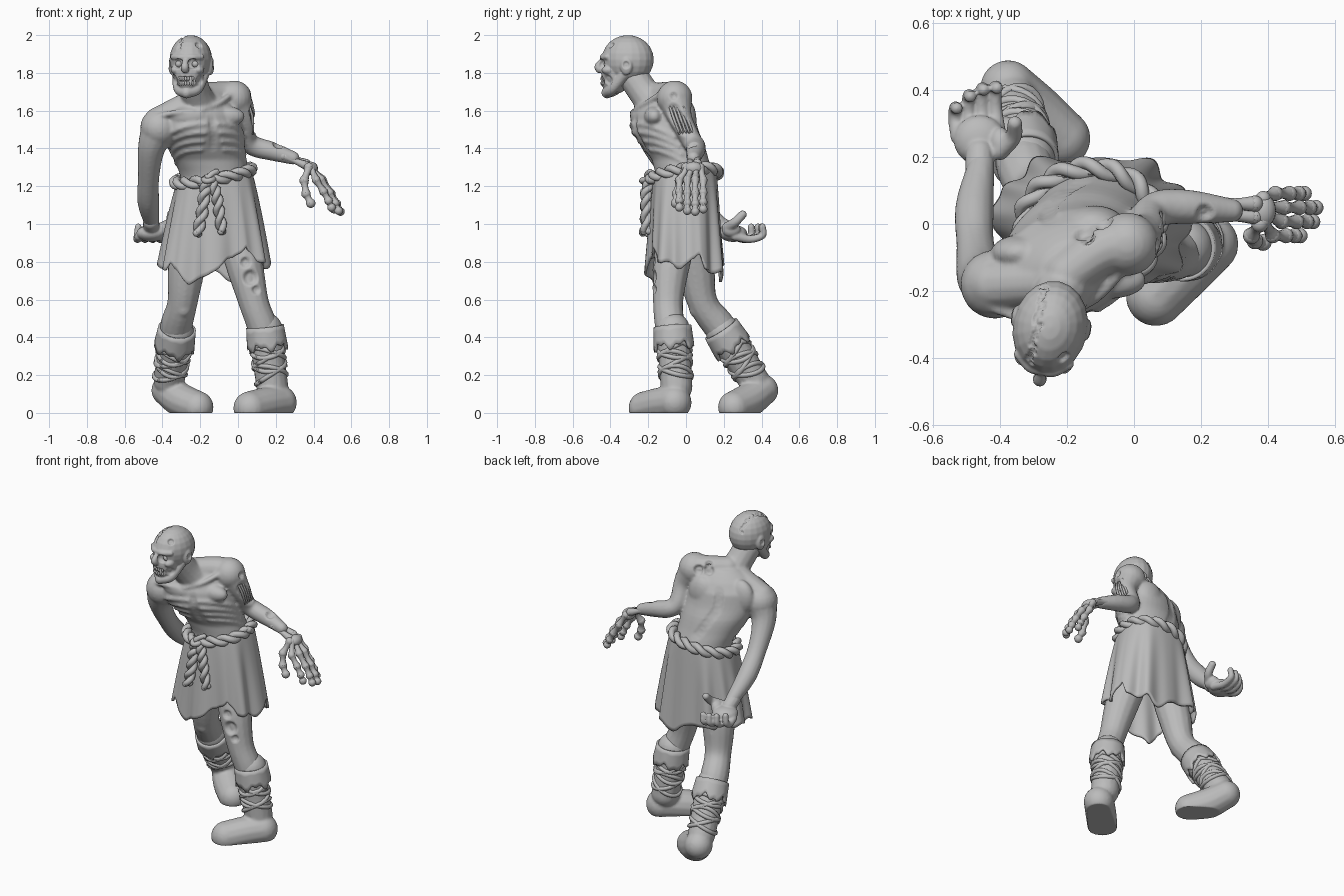
import bpy, bmesh
from math import sin, cos, pi, tau, copysign
from mathutils import Vector, Matrix

old = bpy.data.objects.get("Cube")
if old:
    bpy.data.objects.remove(old)

grey = bpy.data.materials.new("plain grey")
grey.use_nodes = True
grey.diffuse_color = (0.5, 0.5, 0.5, 1)
grey.node_tree.nodes["Principled BSDF"].inputs["Base Color"].default_value = grey.diffuse_color


# ---------- helpers ----------
def finish(bm, name, voxel=0, smooth=3, thick=0, dents=(), floor=False):
    """Turn a bmesh into an object, optionally fusing its parts and denting it."""
    mesh = bpy.data.meshes.new(name)
    bm.to_mesh(mesh)
    bm.free()
    ob = bpy.data.objects.new(name, mesh)
    bpy.context.collection.objects.link(ob)
    if voxel:
        fuse = ob.modifiers.new("fuse", 'REMESH')
        fuse.mode, fuse.voxel_size = 'VOXEL', voxel
        soft = ob.modifiers.new("soften", 'SMOOTH')
        soft.factor, soft.iterations = 0.5, smooth
    if thick:
        ob.modifiers.new("thickness", 'SOLIDIFY').thickness = thick
    bpy.context.view_layer.update()
    graph = bpy.context.evaluated_depsgraph_get()
    mesh = bpy.data.meshes.new_from_object(ob.evaluated_get(graph))
    ob.modifiers.clear()
    ob.data = mesh
    for x, y, z, r, depth in dents:
        spot = Vector((x, y, z))
        spot = min(mesh.vertices, key=lambda w: (w.co - spot).length_squared).co.copy()
        moves = [(w, w.normal.copy(), (w.co - spot).length) for w in mesh.vertices
                 if (w.co - spot).length < r]
        for w, normal, d in moves:
            w.co -= normal * depth * min(1, 2.5 * (1 - d / r))
    if floor:
        for w in mesh.vertices:
            w.co.z = max(w.co.z, 0)
    mesh.materials.clear()
    mesh.materials.append(grey)
    mesh.shade_smooth()
    return ob


def ball(bm, c, r):
    r = r if isinstance(r, tuple) else (r, r, r)
    bmesh.ops.create_uvsphere(bm, u_segments=20, v_segments=12, radius=1,
                              matrix=Matrix.Translation(c) @ Matrix.Diagonal((*r, 1)))


def spline(pts, n):
    p = [Vector(q) for q in pts]
    p = [2 * p[0] - p[1]] + p + [2 * p[-1] - p[-2]]
    out = []
    for a, b, c, d in zip(p, p[1:], p[2:], p[3:]):
        for k in range(n):
            t = k / n
            out.append(b + (c - a) * (t / 2) + (2 * a - 5 * b + 4 * c - d) * (t * t / 2)
                       + (3 * b - a - 3 * c + d) * (t ** 3 / 2))
    return out + [p[-2]]


def frames(path):
    u = None
    for i, p in enumerate(path):
        t = (path[min(i + 1, len(path) - 1)].xyz - path[max(i - 1, 0)].xyz).normalized()
        u = t.orthogonal() if u is None else u - t * u.dot(t)
        u.normalize()
        yield p, u.copy(), t.cross(u)


def skin(bm, rings, caps=True):
    rings = [[bm.verts.new(p) for p in ring] for ring in rings]
    for a, b in zip(rings, rings[1:]):
        for j in range(len(a)):
            k = (j + 1) % len(a)
            bm.faces.new((a[j], a[k], b[k], b[j]))
    if caps:
        bm.faces.new(rings[0][::-1])
        bm.faces.new(rings[-1])


def tube(bm, pts, n=6, sides=14):
    """Round-ended limb through points given as x, y, z, radius."""
    path = spline(pts, n)
    skin(bm, [[p.xyz + (u * cos(tau * j / sides) + v * sin(tau * j / sides)) * p.w
               for j in range(sides)] for p, u, v in frames(path)])
    for q in (pts[0], pts[-1]):
        ball(bm, q[:3], q[3])


def rope(bm, pts, r, turns, n=12):
    path = list(frames(spline([(*q, r) for q in pts], n)))
    for s in range(2):
        strand = []
        for k, (p, u, v) in enumerate(path):
            a = tau * turns * k / len(path) + s * pi
            strand.append((*(p.xyz + (u * cos(a) + v * sin(a)) * r * 0.5), r * 0.62))
        tube(bm, strand, 1, 8)


def bone(bm, a, b, r):
    mid = [(p + q) / 2 for p, q in zip(a, b)]
    tube(bm, [(*a, r * 1.25), (*mid, r * 0.85), (*b, r * 1.25)], 4, 10)


# ---------- torso, limbs ----------
# height, centre x, centre y, half width, half depth
TORSO = [(1.1, -.12, 0, .18, .15), (1.26, -.125, -.005, .18, .155), (1.34, -.15, -.03, .19, .15),
         (1.42, -.175, -.07, .21, .165), (1.5, -.195, -.115, .228, .17), (1.58, -.2, -.12, .22, .155),
         (1.65, -.19, -.12, .17, .115), (1.7, -.18, -.12, .1, .07)]


def torso(z, a, out=0.0):
    for lo, hi in zip(TORSO, TORSO[1:]):
        if z <= hi[0]:
            break
    f = (z - lo[0]) / (hi[0] - lo[0])
    cx, cy, rx, ry = (p + (q - p) * f for p, q in zip(lo[1:], hi[1:]))
    yaw = 0.38 * min(1, max(0, (z - 1.25) / 0.25))
    x, y = (rx + out) * cos(a), (ry + out) * sin(a)
    return Vector((cx + x * cos(yaw) - y * sin(yaw), cy + x * sin(yaw) + y * cos(yaw), z))


bm = bmesh.new()
skin(bm, [[torso(1.1 + i * .03, tau * j / 40) for j in range(40)] for i in range(21)])
front = -pi / 2
for side in (-1, 1):
    # faint ribs arc down and outwards from the breastbone
    for i in range(4):
        rib = [(*torso(1.53 - i * .045 - .05 * t * t, front + side * (.15 + .06 * i + t), -.006), .015)
               for t in (0, .3, .6, .9, 1.2)]
        tube(bm, rib, 4, 8)
    ball(bm, torso(1.57, front + side * .6, -.045), (.11, .055, .055))
    ball(bm, torso(1.55, -front - side * .75, -.05), (.09, .055, .11))
# neck, shoulder slopes, collarbones
tube(bm, [(-.25, -.28, 1.78, .082), (-.22, -.21, 1.68, .085), (-.18, -.12, 1.58, .12)])
tube(bm, [(-.2, -.15, 1.68, .07), (-.1, -.08, 1.68, .075), (-.02, -.06, 1.67, .085)])
tube(bm, [(-.23, -.17, 1.65, .07), (-.42, -.18, 1.54, .08)])
tube(bm, [(-.2, -.27, 1.6, .015), (-.1, -.21, 1.64, .015), (-.02, -.12, 1.7, .015)])
tube(bm, [(-.24, -.28, 1.59, .015), (-.33, -.28, 1.59, .015), (-.42, -.25, 1.57, .015)])
# right arm, left arm
tube(bm, [(-.415, -.18, 1.51, .103), (-.458, -.15, 1.4, .073), (-.473, -.06, 1.25, .057),
          (-.475, .05, 1.12, .058), (-.455, .18, 1, .04)])
tube(bm, [(-.02, -.06, 1.665, .095), (.035, -.03, 1.56, .064), (.045, .025, 1.45, .054),
          (.09, .05, 1.41, .054), (.18, .05, 1.385, .05), (.29, .04, 1.35, .036)])
# legs
tube(bm, [(-.03, -.02, 1.02, .1), (.03, -.075, .8, .1), (.085, -.095, .58, .08),
          (.14, -.08, .42, .08), (.17, -.06, .2, .06)])
tube(bm, [(-.22, .01, 1.02, .1), (-.27, .05, .78, .1), (-.295, .09, .58, .08),
          (-.33, .19, .44, .085), (-.35, .34, .2, .06)])
ball(bm, (.085, -.135, .56), (.045, .035, .055))
ball(bm, (-.29, .05, .56), (.045, .035, .055))
wounds = [(-.16, 0, 1.7, .035, .02), (-.1, .03, 1.7, .033, .02), (-.15, -.03, 1.75, .025, .015),
          (.07, -.18, .72, .045, .022), (.04, -.18, .8, .03, .018), (.1, -.18, .65, .025, .015),
          (.22, .02, 1.43, .03, .018), (.09, -.07, 1.68, .022, .015), (.1, .02, 1.5, .02, .01)]
wounds += [(.1, -.07 + .02 * i, 1.6 - .03 * i, .045, .014) for i in range(4)]
# breastbone and spine grooves
wounds += [(*torso(1.56 - .012 * i, front), .025, .002) for i in range(14)]
wounds += [(*torso(1.6 - .012 * i, -front), .035, .002) for i in range(24)]
finish(bm, "body", .009, 4, dents=wounds)

# exposed muscle strands in the left upper arm
bm = bmesh.new()
for i in range(5):
    y = -.085 + .018 * i
    tube(bm, [(.062 + .003 * i, y, 1.62, .006), (.077, y + .02, 1.56, .008), (.078, y + .05, 1.48, .006)], 4, 8)
finish(bm, "arm_strands")

# ---------- right hand, palm up with curled fingers ----------
bm = bmesh.new()
tube(bm, [(-.46, .16, 1.01, .043), (-.46, .21, .98, .043)])
ball(bm, (-.46, .25, .95), (.078, .075, .045))
ball(bm, (-.4, .24, .97), (.035, .05, .04))
for i, reach in enumerate((0, .035, .055, .06)):
    x = -.533 + .04 * i
    tube(bm, [(x + .01, .26, .935, .024), (x, .31 + reach / 2, .92, .021),
              (x, .345 + reach, .94, .019), (x + .005, .345 + reach, .985, .018)])
tube(bm, [(-.4, .22, .98, .03), (-.36, .26, 1.01, .025), (-.355, .3, 1.05, .022)])
finish(bm, "right_hand", .006, 2)

# ---------- bare forearm bones and skeletal left hand ----------
bm = bmesh.new()
bone(bm, (.24, .06, 1.365), (.36, .06, 1.32), .02)
bone(bm, (.24, .025, 1.36), (.36, .022, 1.31), .019)
ball(bm, (.385, .04, 1.295), (.038, .05, .035))
for i, stretch in enumerate((.88, 1, 1.03, .93)):
    # outer fingers hang a little lower than the middle ones
    y, sag = -.035 + .042 * i, (.02, 0, -.005, .015)[i]
    joints = [(.385, .01 + .022 * i, 1.3)]
    for dx, dz in ((.055, .065), (.1, .135), (.13, .19), (.148, .23)):
        joints.append((.385 + dx * stretch - sag, y, 1.3 - dz * stretch - sag / 2))
    for a, b in zip(joints, joints[1:]):
        bone(bm, a, b, .018)
thumb = [(.375, 0, 1.3), (.35, -.035, 1.23), (.36, -.05, 1.16), (.385, -.055, 1.11)]
for a, b in zip(thumb, thumb[1:]):
    bone(bm, a, b, .02)
finish(bm, "left_hand_bones")

# ---------- head ----------
bm = bmesh.new()
ball(bm, (0, .002, .02), (.112, .14, .13))
ball(bm, (0, -.06, -.05), (.083, .08, .11))
ball(bm, (0, -.095, -.09), (.053, .05, .055))
tube(bm, [(-.075, -.095, .035, .016), (-.035, -.124, .032, .018), (0, -.126, .032, .018),
          (.035, -.124, .032, .018), (.075, -.095, .035, .016)])
tube(bm, [(0, -.13, .02, .015), (0, -.157, -.015, .02), (0, -.152, -.03, .021)])
for s in (-1, 1):
    ball(bm, (s * .062, -.09, -.035), (.028, .037, .024))
    ball(bm, (s * .103, .015, -.012), (.02, .034, .05))
    tube(bm, [(s * .07, -.005, -.06, .03), (s * .05, -.07, -.135, .028), (0, -.11, -.155, .03)])
pits = [(.13, .015, -.005, .022, .01), (-.13, .015, -.005, .022, .01),
        (.045, -.15, -.003, .03, .018), (-.045, -.15, -.003, .03, .018),
        (.08, -.1, -.09, .03, .012), (-.08, -.1, -.09, .03, .012), (.07, -.09, .11, .022, .012)]
pits += [(.022 * i, -.16, -.092, .026, .01) for i in (-2, -1, 0, 1, 2)]
# jagged crack over the right of the skull
pits += [(-.06 + .007 * (i // 3 % 3), -.15 * cos(.06 * i), .02 + .14 * sin(.06 * i), .01, .006)
         for i in range(8, 46)]
place = Matrix.Translation((-.25, -.31, 1.85)) @ Matrix.Rotation(-.2, 4, 'Z')
finish(bm, "head", .005, 3, dents=pits).matrix_world = place

bm = bmesh.new()
for s in (-1, 1):
    ball(bm, (s * .045, -.1, -.003), .019)
finish(bm, "eyes").matrix_world = place
bm = bmesh.new()
for i in range(7):
    a = (i - 3) * .27
    for z in (-.08, -.105):
        ball(bm, (.05 * sin(a), -.094 - .044 * cos(a), z), (.0075, .006, .012))
finish(bm, "teeth").matrix_world = place


# ---------- ragged skirt ----------
def boxy(c):
    return copysign(abs(c) ** .8, c)


def skirt(a, v):
    hem = .79 + .018 * sin(8 * a) + .012 * sin(13 * a)
    for where, width, rise in ((5.25, .28, .12), (4.3, .55, -.11), (1.2, .9, -.08),
                               (3.4, .35, -.05), (3.85, .12, .04), (.3, .15, .05)):
        hem += rise * max(0, 1 - abs(a - where) / width)
    top = 1.27 + .03 * cos(a) + .02 * sin(a)
    fold = v * (.012 * sin(7 * a) + .01 * sin(12 * a + 2))
    spread = v ** .8
    return Vector((-.125 + (.19 + .1 * spread + fold) * boxy(cos(a)),
                   -.005 + .005 * v + (.165 + .035 * spread + fold) * boxy(sin(a)), top + (hem - top) * v))


bm = bmesh.new()
skin(bm, [[skirt(tau * j / 160, 1 - i / 24) for j in range(160)] for i in range(25)], False)
finish(bm, "skirt", thick=.014)

# ---------- rope belt with knot and hanging ends ----------
bm = bmesh.new()
loop = [(-.13 + .2 * cos(tau * k / 16), -.008 + .175 * sin(tau * k / 16),
         1.255 + .035 * cos(tau * k / 16) + .02 * sin(tau * k / 16)) for k in range(17)]
rope(bm, loop, .033, 8, 8)
rope(bm, [(-.15, -.19, 1.24), (-.175, -.21, 1.17), (-.19, -.21, 1.06), (-.215, -.215, .95)], .031, 2.5)
rope(bm, [(-.14, -.19, 1.23), (-.115, -.21, 1.16), (-.1, -.21, 1.07), (-.085, -.21, .96)], .029, 2.5)
rope(bm, [(-.19, -.18, 1.22), (-.155, -.22, 1.23), (-.12, -.18, 1.27)], .026, 1)
finish(bm, "rope_belt")


# ---------- boots ----------
def boot(name, shaft, foot):
    bm = bmesh.new()
    tube(bm, shaft)
    tube(bm, foot)
    finish(bm, name, .009, 4, floor=True)
    path = list(frames(spline(shaft, 8)))
    down = (path[-1][0] - path[0][0]).xyz

    def around(k, a, out):
        p, u, v = path[k]
        return p.xyz + (u * cos(a) + v * sin(a)) * (p.w + out)
    # folded cuff with a torn lower edge
    bm = bmesh.new()
    rings = []
    for i in range(5):
        rings.append([around(0, tau * j / 60, .008 + .002 * i) + down * (-.06 + i / 4 * (
            .36 + .05 * sin(5 * tau * j / 60) + .035 * sin(11 * tau * j / 60))) for j in range(60)])
    skin(bm, rings, False)
    finish(bm, name + "_cuff", thick=.014)
    # criss-cross wrappings
    bm = bmesh.new()
    for i in range(7):
        wrap = [(*(around(5 + int(i * 1.4), tau * j / 24, -.003) + down * .13 * sin(tau * j / 24 + i * 2.2)),
                 .013) for j in range(25)]
        tube(bm, wrap, 1, 8)
    finish(bm, name + "_wraps")


boot("left_boot", [(.145, -.07, .44, .092), (.16, -.06, .3, .087), (.182, -.05, .14, .085)],
     [(.222, -.06, .055, .09), (.15, -.13, .045, .092), (.065, -.215, .025, .09)])
boot("right_boot", [(-.325, .195, .43, .092), (-.345, .28, .3, .087), (-.365, .36, .17, .082)],
     [(-.375, .405, .12, .084), (-.3, .33, .065, .092), (-.215, .255, .03, .086)])
